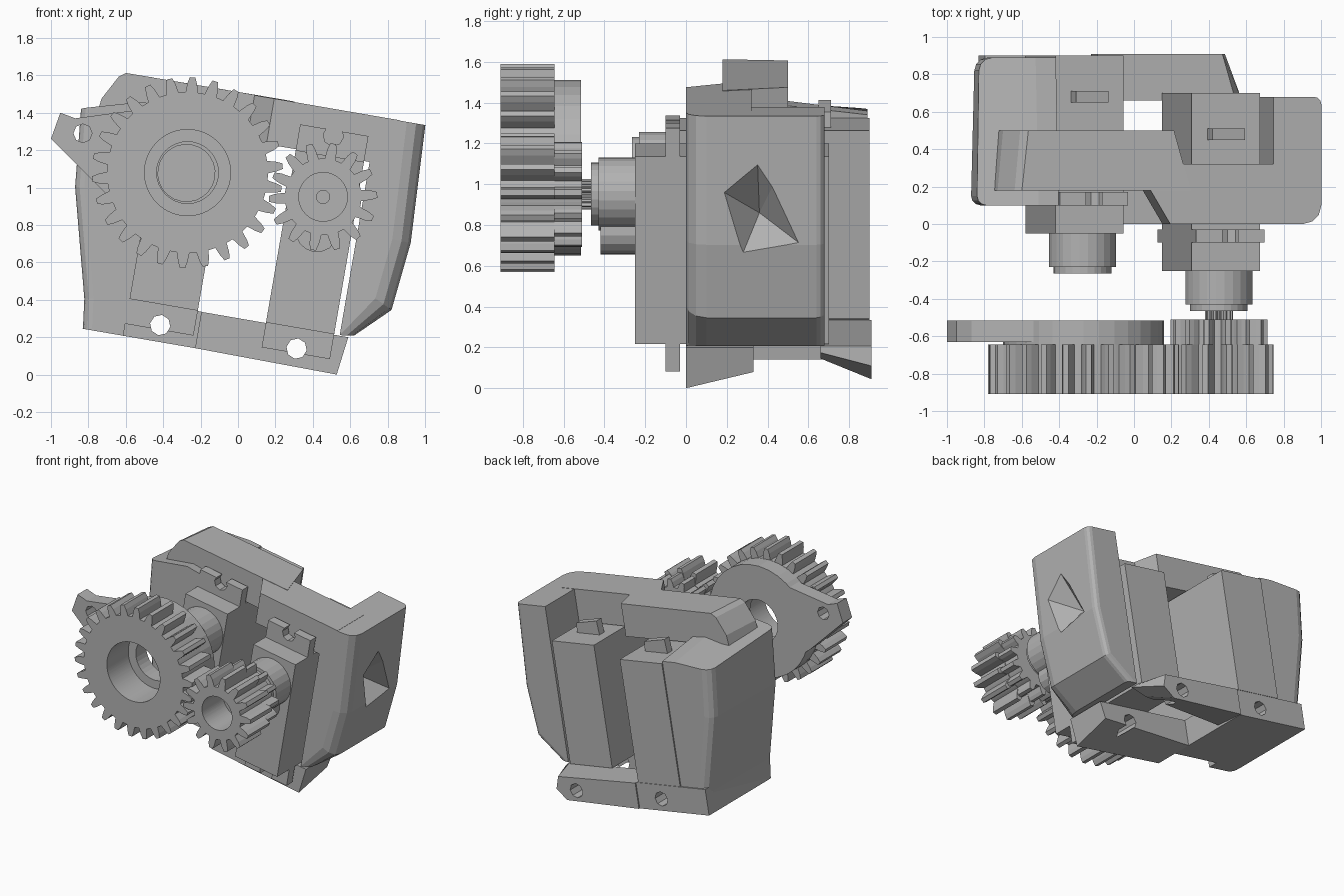
import bpy, bmesh
from math import sin, cos, pi, radians

if "Cube" in bpy.data.objects:
    bpy.data.objects.remove(bpy.data.objects["Cube"], do_unlink=True)

TILT = radians(9.8)      # the whole bracket leans to the side
SHAFT_Z = 1.015          # shaft height in the leaning frame

grey = bpy.data.materials.new("plain grey")
grey.use_nodes = True
grey.diffuse_color = (0.45, 0.45, 0.45, 1)
grey.node_tree.nodes["Principled BSDF"].inputs["Base Color"].default_value = grey.diffuse_color


def finish(name, bm, tilt):
    bmesh.ops.recalc_face_normals(bm, faces=bm.faces)
    mesh = bpy.data.meshes.new(name)
    bm.to_mesh(mesh)
    bm.free()
    mesh.materials.append(grey)
    obj = bpy.data.objects.new(name, mesh)
    bpy.context.collection.objects.link(obj)
    if tilt:
        obj.rotation_euler.y = TILT
    return obj


def prism(name, outline, y0, y1, tilt=True, back_outline=None):
    """Loft an x-z outline from y0 to y1, optionally to a second outline."""
    bm = bmesh.new()
    front = [bm.verts.new((x, y0, z)) for x, z in outline]
    back = [bm.verts.new((x, y1, z)) for x, z in back_outline or outline]
    bm.faces.new(front)
    bm.faces.new(back)
    for i in range(len(outline)):
        j = (i + 1) % len(outline)
        bm.faces.new((front[i], front[j], back[j], back[i]))
    return finish(name, bm, tilt)


def box(name, x0, x1, y0, y1, z0, z1):
    return prism(name, [(x0, z0), (x1, z0), (x1, z1), (x0, z1)], y0, y1)


def circle(cx, cz, r, n=24):
    return [(cx + r * cos(2 * pi * i / n), cz + r * sin(2 * pi * i / n)) for i in range(n)]


def gear_outline(cx, cz, root, tip, teeth, phase=0.0):
    pts = []
    mid = root + (tip - root) * 0.6
    shape = [(-0.5, root), (-0.32, root), (-0.22, mid), (-0.12, tip),
             (0.12, tip), (0.22, mid), (0.32, root)]
    for t in range(teeth):
        for frac, r in shape:
            ang = pi / 2 + 2 * pi * (t + frac + phase) / teeth
            pts.append((cx + r * cos(ang), cz + r * sin(ang)))
    return pts


def ring(name, outer, cx, cz, hole, y0, y1):
    """Extrude an outline that has a round bore."""
    bm = bmesh.new()
    loops = []
    inner = []
    for x, z in outer:
        k = hole / ((x - cx) ** 2 + (z - cz) ** 2) ** 0.5
        inner.append((cx + (x - cx) * k, cz + (z - cz) * k))
    for pts, y in ((outer, y0), (outer, y1), (inner, y1), (inner, y0)):
        loops.append([bm.verts.new((x, y, z)) for x, z in pts])
    n = len(outer)
    for k in range(4):
        a, b = loops[k], loops[(k + 1) % 4]
        for i in range(n):
            j = (i + 1) % n
            bm.faces.new((a[i], a[j], b[j], b[i]))
    return finish(name, bm, False)


def round_outer_edges(obj, y, side, limit, width):
    """Round the edges at depth y that lie outside the given x limit."""
    bm = bmesh.new()
    bm.from_mesh(obj.data)
    edges = [e for e in bm.edges
             if all(abs(v.co.y - y) < 0.001 and side * v.co.x > limit for v in e.verts)]
    bmesh.ops.bevel(bm, geom=edges, offset=width, segments=3, profile=0.5, affect="EDGES")
    bm.to_mesh(obj.data)
    bm.free()


def hide_cutter(obj):
    obj.hide_render = True
    obj.hide_viewport = True
    obj.display_type = "WIRE"
    return obj


def cut(obj, cutters):
    for cutter in cutters:
        mod = obj.modifiers.new("cut", "BOOLEAN")
        mod.operation = "DIFFERENCE"
        mod.solver = "EXACT"
        mod.object = cutter


# Servo motors
def servo(side, cx, y):
    w = 0.185
    box(side + "_servo_body", cx - w, cx + w, y, y + 0.95, 0.3, 1.235)
    low = hide_cutter(prism(side + "_lower_screw_cutter", circle(cx, 0.19, 0.055, 8), -1, 1.2))
    high = hide_cutter(prism(side + "_upper_screw_cutter", circle(cx, 1.345, 0.055, 8), -1, y + 0.25))
    flange = box(side + "_servo_flange", cx - w, cx + w, y + 0.15, y + 0.22, 0.165, 1.375)
    cut(flange, [low, high])
    prism(side + "_servo_hub", circle(cx, SHAFT_Z, 0.18), y - 0.18, y)
    prism(side + "_servo_hub_cap", circle(cx, SHAFT_Z, 0.155), y - 0.215, y - 0.18)
    prism(side + "_servo_boss", circle(cx, 0.83, 0.115, 16), y - 0.17, y)
    prism(side + "_servo_cable_exit",
          [(cx - 0.1, 1.23), (cx + 0.1, 1.23), (cx + 0.09, 1.31), (cx - 0.09, 1.34)],
          y + 0.7, y + 0.76)
    return low


right_hole = servo("right", 0.285, -0.25)
left_hole = servo("left", -0.455, -0.05)
prism("output_spline", gear_outline(0.285, SHAFT_Z, 0.06, 0.075, 16), -0.55, -0.46)

# Bracket side walls, rounded on the outside
left_wall = prism("left_wall",
                  [(-0.86, 0.1), (-0.64, 0.1), (-0.64, 1.34), (-0.75, 1.35),
                   (-1.07, 1.26), (-1.03, 0.84), (-0.88, 0.26)], 0.1, 0.89,
                  back_outline=[(-0.84, 0.1), (-0.64, 0.1), (-0.64, 1.25), (-0.75, 1.25),
                                (-1.05, 1.21), (-1.01, 0.84), (-0.86, 0.26)])
round_outer_edges(left_wall, 0.1, -1, 0.8, 0.05)
round_outer_edges(left_wall, 0.89, -1, 0.8, 0.07)
right_wall = prism("right_wall", [(0.5, 0.3), (0.575, 0.31), (0.75, 0.48), (0.79, 0.85),
                                  (0.76, 1.485), (0.5, 1.485)], 0.0, 0.68)
round_outer_edges(right_wall, 0.0, 1, 0.55, 0.1)
round_outer_edges(right_wall, 0.68, 1, 0.55, 0.04)

# Diamond dimple sunk into the outer face of the right wall
bm = bmesh.new()
dimple = [(0.17, 0.97), (0.35, 1.12), (0.43, 1.0), (0.57, 0.7), (0.27, 0.64)]
rim = [bm.verts.new((0.94 + 0.127 * (z - 0.7), y, z)) for y, z in dimple]
tip = bm.verts.new((0.77, 0.36, 0.86))
bm.faces.new(rim)
for i in range(len(rim)):
    bm.faces.new((rim[i], rim[(i + 1) % len(rim)], tip))
cut(right_wall, [hide_cutter(finish("dimple_cutter", bm, False))])

# Bracket top band, stepped forward on one side
prism("top_band_left", [(-0.98, 1.25), (-0.97, 1.33), (-0.9, 1.46), (-0.865, 1.487),
                        (0.05, 1.49), (0.05, 1.24)], 0.18, 0.5,
      back_outline=[(-0.95, 1.25), (-0.94, 1.33), (-0.87, 1.46), (-0.83, 1.487),
                    (-0.04, 1.49), (-0.04, 1.24)])
prism("top_band_right", [(-0.06, 1.24), (0.62, 1.24), (0.62, 1.487), (-0.06, 1.487)], 0.0, 0.32,
      back_outline=[(-0.25, 1.24), (0.62, 1.24), (0.62, 1.487), (-0.25, 1.487)])

# Bracket floor: deep on one side, two tapering bars on the other
floor = [box("floor_left", -0.86, -0.25, 0.18, 0.9, 0.1, 0.298),
         prism("floor_front_bar", [(-0.25, 0.1), (0.52, 0.09), (0.547, 0.297), (-0.25, 0.297)], 0.0, 0.33,
               back_outline=[(-0.25, 0.1), (0.52, 0.17), (0.547, 0.297), (-0.25, 0.297)]),
         prism("floor_back_bar", [(-0.25, 0.12), (0.42, 0.22), (0.54, 0.27), (0.5, 0.296),
                                  (-0.25, 0.296)], 0.66, 0.91,
               back_outline=[(-0.25, 0.1), (0.38, 0.11), (0.46, 0.19), (0.43, 0.285), (-0.25, 0.296)])]
for part in floor:
    cut(part, [right_hole, left_hole])

# Large gear with back plate and horn arm
gx, gz = -0.27, 1.08
ring("large_gear", gear_outline(gx, gz, 0.43, 0.51, 26, -0.22), gx, gz, 0.23, -0.91, -0.645)
ring("large_gear_back_plate", circle(gx, gz, 0.43, 32), gx, gz, 0.165, -0.645, -0.515)
arm = prism("gear_arm", [(-1.0, 1.26), (-0.95, 1.4), (-0.87, 1.37), (-0.5, 1.42),
                         (-0.5, 0.8), (-0.72, 0.98)], -0.63, -0.515, False)
cut(arm, [hide_cutter(prism("arm_hole_cutter", circle(-0.83, 1.29, 0.05, 8), -0.8, -0.4, False))])

# Small gear with crown hub
sx, sz = 0.455, 0.95
ring("small_gear", gear_outline(sx, sz, 0.205, 0.29, 14, -0.42), sx, sz, 0.13, -0.91, -0.645)
ring("small_gear_hub", gear_outline(sx, sz, 0.2, 0.26, 14, -0.42), sx, sz, 0.035, -0.645, -0.51)
